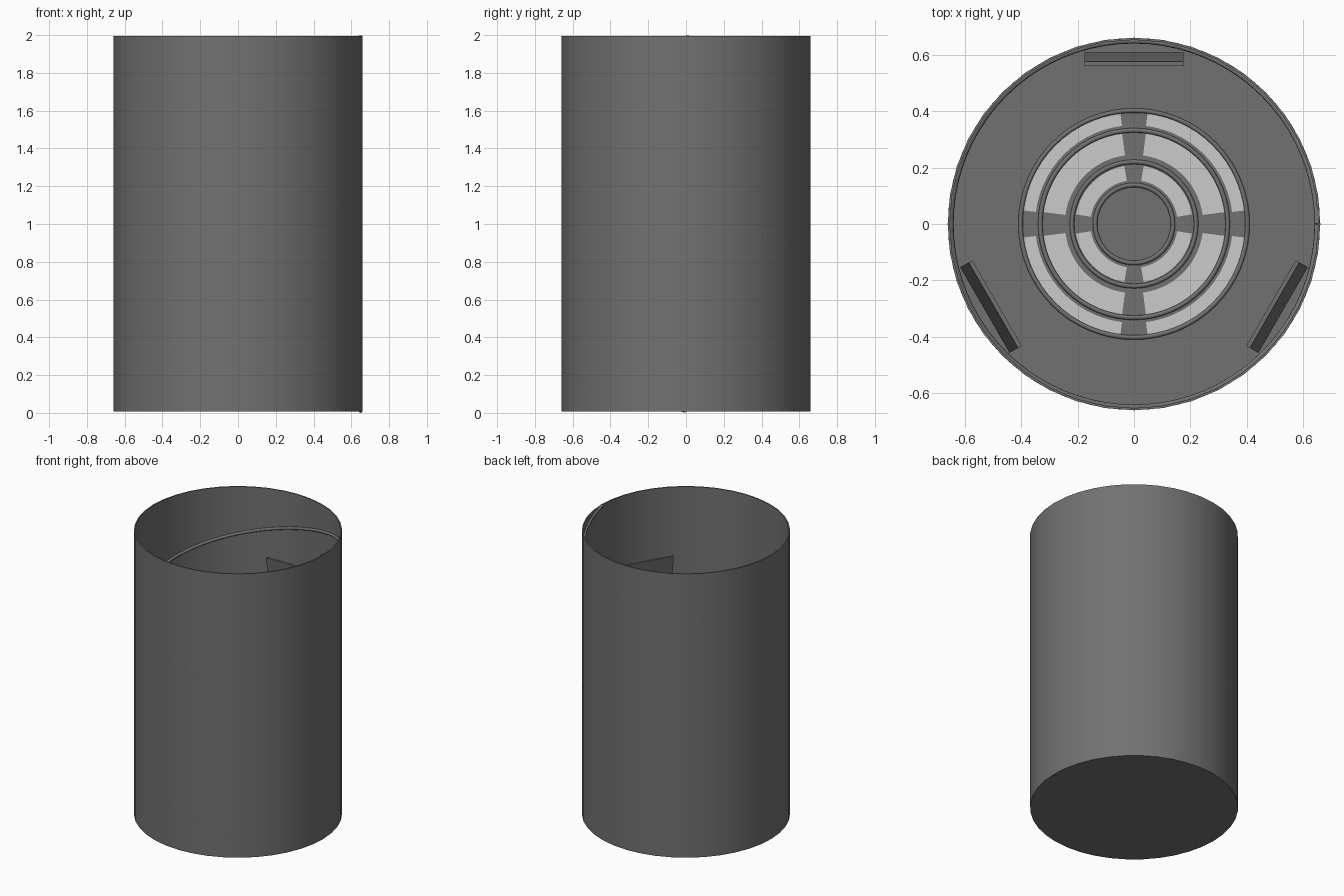
import bpy, bmesh, math
from mathutils import Matrix

if "Cube" in bpy.data.objects:
    bpy.data.objects.remove(bpy.data.objects["Cube"])

R, WALL = 0.66, 0.008
Z0, Z1 = 0.008, 1.994

dark = bpy.data.materials.new("dark_grey")
dark.diffuse_color = (0.167, 0.167, 0.167, 1)
dark.use_nodes = True
dark.node_tree.nodes["Principled BSDF"].inputs["Base Color"].default_value = dark.diffuse_color


def make(name, verts, faces, mat=None, smooth=False):
    me = bpy.data.meshes.new(name)
    me.from_pydata(verts, [], faces)
    bm = bmesh.new()
    bm.from_mesh(me)
    bmesh.ops.remove_doubles(bm, verts=bm.verts, dist=1e-6)
    bmesh.ops.recalc_face_normals(bm, faces=bm.faces)
    bm.to_mesh(me)
    bm.free()
    ob = bpy.data.objects.new(name, me)
    bpy.context.collection.objects.link(ob)
    if mat:
        me.materials.append(mat)
    if smooth:
        bpy.ops.object.select_all(action='DESELECT')
        ob.select_set(True)
        bpy.context.view_layer.objects.active = ob
        bpy.ops.object.shade_smooth_by_angle(angle=math.radians(35))
    return ob


def lathe(name, profile, n, mat):
    """Spin an (r, z) profile about the z axis."""
    verts = [(r * math.cos(2 * math.pi * i / n), r * math.sin(2 * math.pi * i / n), z)
             for i in range(n) for r, z in profile]
    m = len(profile)
    faces = [(i * m + j, ((i + 1) % n) * m + j, ((i + 1) % n) * m + j + 1, i * m + j + 1)
             for i in range(n) for j in range(m - 1)]
    # the profile starts and ends on the axis: close with fans
    faces.append([i * m for i in range(n)])
    faces.append([i * m + m - 1 for i in range(n)])
    return make(name, verts, faces, mat, True)


# open-topped tube with a closed bottom
lathe("tube_body", [(0.3, Z0), (R, Z0), (R, Z1), (R - WALL, Z1),
                    (R - WALL, Z0 + 0.01), (0.3, Z0 + 0.01)], 40, dark)


def wire(name, pts, radius, cyclic):
    cu = bpy.data.curves.new(name, 'CURVE')
    cu.dimensions = '3D'
    cu.bevel_depth = radius
    cu.bevel_resolution = 2
    cu.use_fill_caps = not cyclic
    sp = cu.splines.new('POLY')
    sp.points.add(len(pts) - 1)
    for p, c in zip(sp.points, pts):
        p.co = (*c, 1)
    sp.use_cyclic_u = cyclic
    cu.materials.append(dark)
    ob = bpy.data.objects.new(name, cu)
    bpy.context.collection.objects.link(ob)


# spiral seam, two turns down the wall
N = 160
helix = []
for i in range(N + 1):
    t = i / N
    a = 4 * math.pi * t
    z = 1.99 - 1.98 * t + 0.04 * math.sin(math.pi * t)
    helix.append((0.649 * math.cos(a), 0.649 * math.sin(a), z))
wire("spiral_seam", helix, 0.010, False)

# thin wire rings on the floor
for k, r in enumerate((0.138, 0.22, 0.332, 0.402)):
    ring = [(r * math.sin(2 * math.pi * i / 64), -r * math.cos(2 * math.pi * i / 64), 0.022)
            for i in range(64)]
    wire(f"floor_ring_{k}", ring, 0.008, True)

# light floor slots: three bands of four arc plates
for b, (r0, r1, gap) in enumerate(((0.155, 0.208, 9.5), (0.245, 0.323, 7.5), (0.35, 0.398, 7))):
    for q in range(4):
        verts, faces, n = [], [], 14
        for i in range(n + 1):
            a = math.radians(q * 90 + gap + (90 - 2 * gap) * i / n)
            for r, z in ((r0, 0.015), (r1, 0.015), (r1, 0.022), (r0, 0.022)):
                verts.append((r * math.cos(a), r * math.sin(a), z))
        for i in range(n):
            for j in range(4):
                k = (j + 1) % 4
                faces.append((4 * i + j, 4 * i + k, 4 * i + 4 + k, 4 * i + 4 + j))
        faces += [(0, 1, 2, 3), tuple(4 * n + j for j in range(4))]
        make(f"slot_{b}_{q}", verts, faces)

# three tilted clips inside the wall, spaced a third of a turn apart
section = [(0.56, 1.54), (0.575, 1.54), (0.61, 1.29), (0.595, 1.29)]
for k in range(3):
    verts = [(x, y, z) for x in (-0.175, 0.175) for y, z in section]
    faces = [(0, 1, 2, 3), (4, 5, 6, 7)] + [(j, (j + 1) % 4, 4 + (j + 1) % 4, 4 + j) for j in range(4)]
    clip = make(f"wall_clip_{k}", verts, faces, dark)
    clip.data.transform(Matrix.Rotation(math.radians(120 * k), 4, 'Z'))
